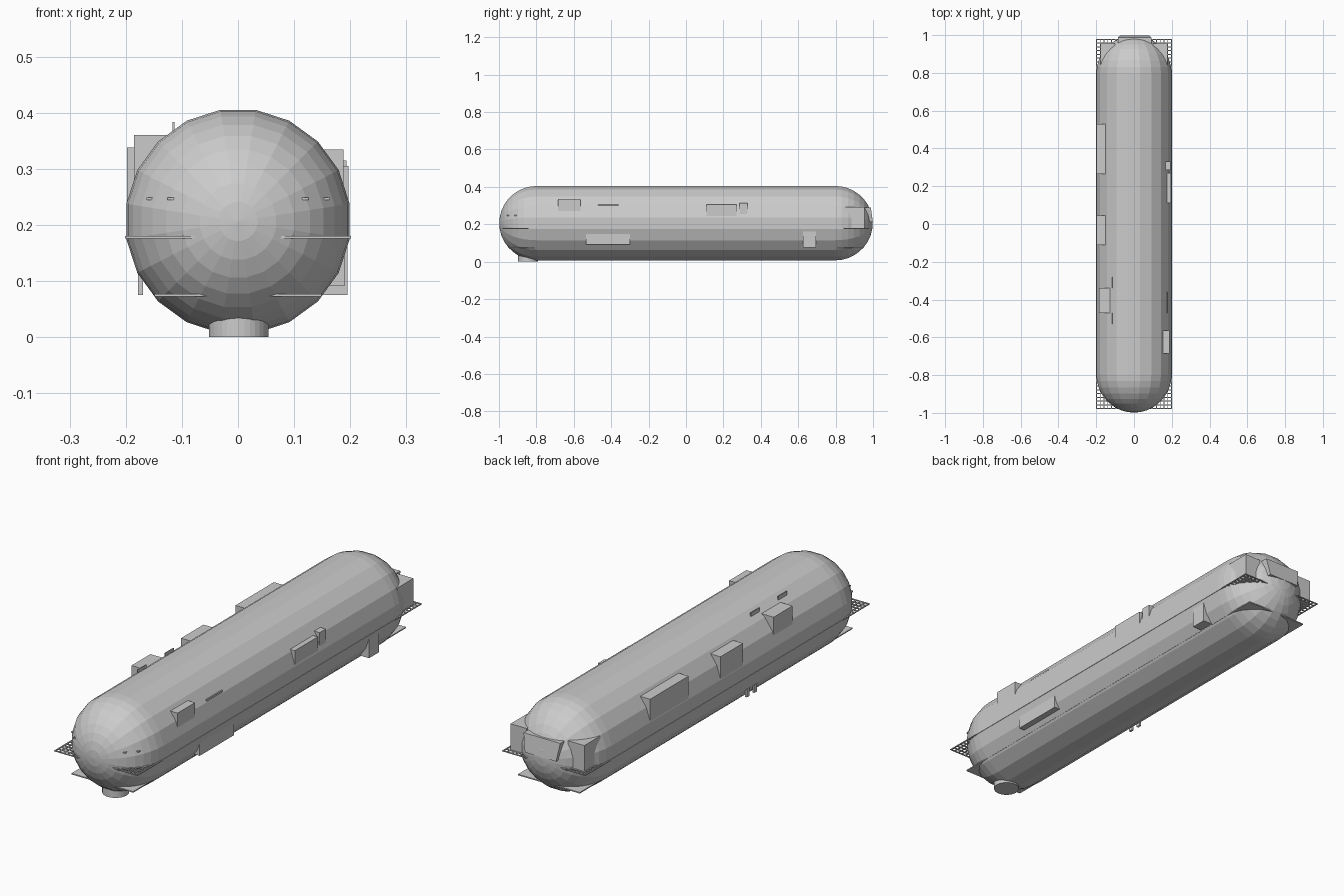
import bpy, bmesh, math

if "Cube" in bpy.data.objects:
    bpy.data.objects.remove(bpy.data.objects["Cube"])

R, CZ, CYL = 0.2015, 0.206, 0.797   # hull radius, axis height, half length of straight part
FLOOR, DECK = 0.178, 0.075
SIDES, RINGS = 20, 9


def finish(name, bm):
    bmesh.ops.recalc_face_normals(bm, faces=bm.faces)
    me = bpy.data.meshes.new(name)
    bm.to_mesh(me)
    bm.free()
    ob = bpy.data.objects.new(name, me)
    bpy.context.collection.objects.link(ob)
    return ob


def add_box(bm, x0, x1, y0, y1, z0, z1):
    vs = bmesh.ops.create_cube(bm, size=1)["verts"]
    for v in vs:
        v.co.x = x1 if v.co.x > 0 else x0
        v.co.y = y1 if v.co.y > 0 else y0
        v.co.z = z1 if v.co.z > 0 else z0
    return vs


def box(name, *b):
    bm = bmesh.new()
    add_box(bm, *b)
    return finish(name, bm)


# Capsule hull: rings of 20 sides along y, flat facet on top
bm = bmesh.new()
profile = []
for i in range(RINGS):
    a = math.radians(90 * (i + 1) / RINGS)
    profile.append((-CYL - R * math.cos(a), R * math.sin(a)))
profile += [(-y, r) for y, r in reversed(profile)]
loops = []
for y, r in profile:
    loops.append([bm.verts.new((r * math.cos(2 * math.pi * (k + .5) / SIDES), y,
                                CZ + r * math.sin(2 * math.pi * (k + .5) / SIDES)))
                  for k in range(SIDES)])
for a, b in zip(loops, loops[1:]):
    for k in range(SIDES):
        n = (k + 1) % SIDES
        bm.faces.new((a[k], a[n], b[n], b[k]))
for loop, end in ((loops[0], -1), (loops[-1], 1)):
    pole = bm.verts.new((0, end * (CYL + R), CZ))
    for k in range(SIDES):
        bm.faces.new((pole, loop[k], loop[(k + 1) % SIDES]))
finish("hull", bm)

# Open grating floor made of crossing bars
bm = bmesh.new()
hx, hy, w, t = 0.201, 0.98, 0.0025, 0.002
for i in range(21):
    x = -hx + w + i * (2 * hx - 2 * w) / 20
    add_box(bm, x - w, x + w, -hy, hy, FLOOR - t, FLOOR + t)
for i in range(99):
    y = -hy + w + i * (2 * hy - 2 * w) / 98
    add_box(bm, -hx, hx, y - w, y + w, FLOOR - t, FLOOR + t)
finish("grating_floor", bm)

# Solid lower deck
box("lower_deck", -0.149, 0.149, -0.935, 0.945, DECK - 0.003, DECK + 0.002)

# Round hatch under the nose
bm = bmesh.new()
bmesh.ops.create_cone(bm, cap_ends=True, segments=32, radius1=0.053, radius2=0.053, depth=0.07)
bmesh.ops.translate(bm, verts=bm.verts, vec=(0.001, -0.845, 0.035))
finish("bottom_hatch", bm)

# Cabinets standing on the floor and pushing through the hull
box("right_front_cabinet", 0.08, 0.188, -0.685, -0.565, FLOOR, 0.334)
box("right_shelf", 0.08, 0.178, -0.47, -0.36, FLOOR, 0.307)
box("right_counter", 0.08, 0.197, 0.11, 0.27, FLOOR, 0.305)
box("right_counter_end", 0.12, 0.193, 0.287, 0.33, 0.25, 0.315)
box("left_rear_cabinet", -0.198, -0.08, 0.265, 0.53, FLOOR, 0.338)
box("left_middle_cabinet", -0.198, -0.08, -0.11, 0.045, FLOOR, 0.338)
box("left_tall_cabinet", -0.185, -0.06, -0.47, -0.34, FLOOR, 0.360)
for i, y in enumerate((-0.50, -0.31)):
    box(f"left_thin_panel_{i}", -0.117, -0.113, y - 0.03, y + 0.03, FLOOR, 0.383)

# Lower deck equipment
box("lower_front_locker", 0.08, 0.190, -0.535, -0.30, 0.091, 0.165)
box("lower_rear_locker", 0.08, 0.195, 0.625, 0.695, DECK, 0.165)
for i, y in enumerate((-0.225, -0.175)):
    box(f"lower_left_leg_{i}", -0.178, -0.169, y - 0.009, y + 0.009, DECK, 0.12)

# Rear side consoles and nose seat rests, mirrored
for side, s in (("right", 1), ("left", -1)):
    box(f"{side}_rear_console", *sorted((s * 0.10, s * 0.178)), 0.845, 0.955, FLOOR, 0.293)
    for i, (x, y) in enumerate(((0.12, -0.956), (0.157, -0.918))):
        box(f"{side}_seat_rest_{i}", *sorted((s * (x - .006), s * (x + .006))),
            -0.87, y, 0.244, 0.249)

# Central rear console, leaning inward towards the top
bm = bmesh.new()
for v in add_box(bm, -0.085, 0.092, 0.88, 0.999, 0.212, 0.29):
    if v.co.z < 0.25:
        v.co.x *= 0.85
    elif v.co.y > 0.95:
        v.co.y = 0.988
finish("rear_console", bm)
